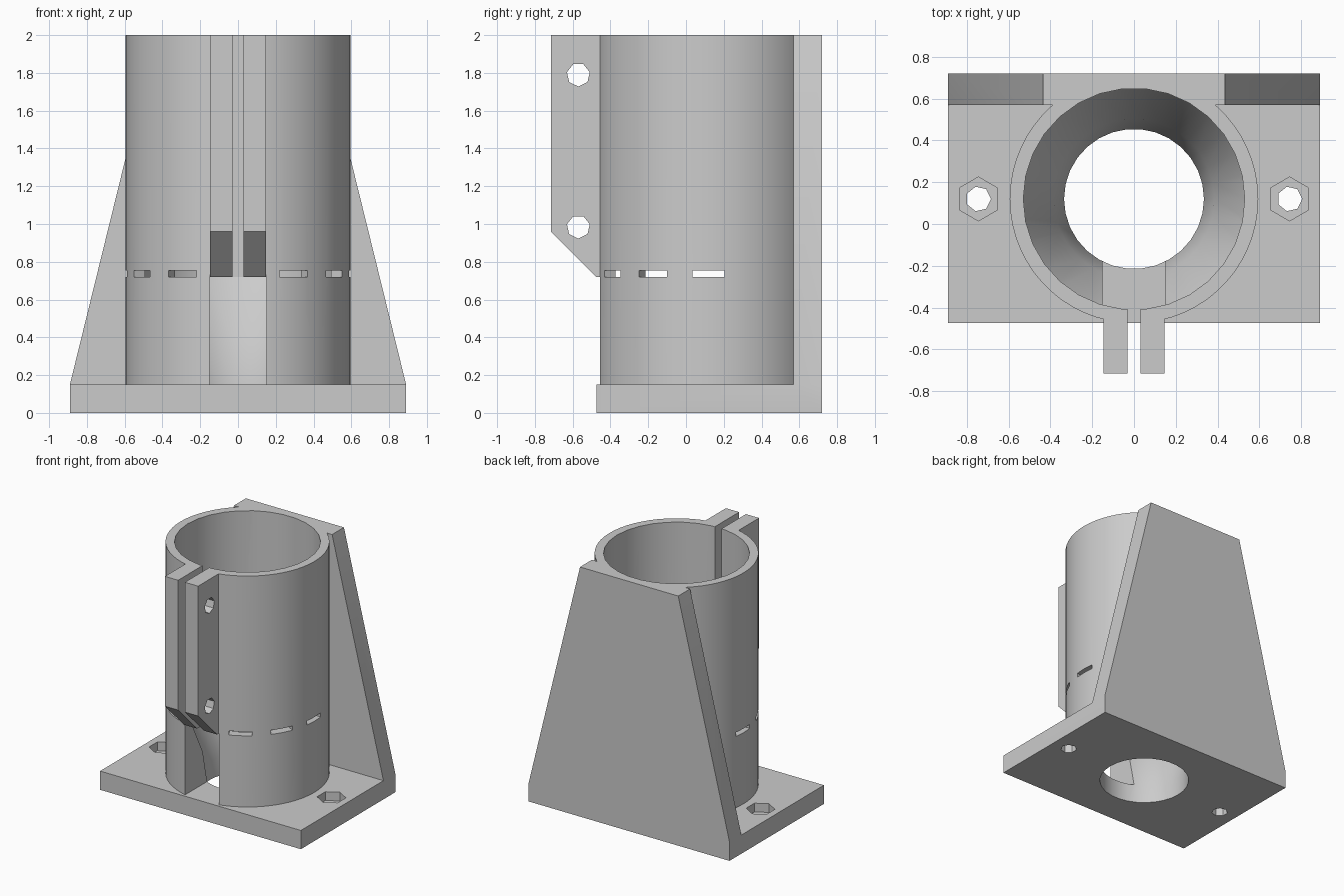
import bpy, bmesh, math
from mathutils import Matrix

if "Cube" in bpy.data.objects:
    bpy.data.objects.remove(bpy.data.objects["Cube"])

CY = 0.12          # y of the tube axis
TOP = 2.0
BASE = 0.15        # base plate thickness
SLOT = 0.72        # top of the front slot

grey = bpy.data.materials.new("plain grey")
grey.use_nodes = True
grey.diffuse_color = (0.6, 0.6, 0.6, 1)
grey.node_tree.nodes["Principled BSDF"].inputs["Base Color"].default_value = (0.6, 0.6, 0.6, 1)


def finish(name, bm):
    bmesh.ops.recalc_face_normals(bm, faces=bm.faces)
    mesh = bpy.data.meshes.new(name)
    bm.to_mesh(mesh)
    bm.free()
    mesh.materials.append(grey)
    ob = bpy.data.objects.new(name, mesh)
    bpy.context.collection.objects.link(ob)
    return ob


def prism(name, points, axis, lo, hi):
    """Extrude a 2D outline along an axis; points are the other two coordinates in order."""
    def place(p, d):
        return {"x": (d, p[0], p[1]), "y": (p[0], d, p[1]), "z": (p[0], p[1], d)}[axis]
    bm = bmesh.new()
    face = bm.faces.new([bm.verts.new(place(p, lo)) for p in points])
    ext = bmesh.ops.extrude_face_region(bm, geom=[face])
    for v in ext["geom"]:
        if isinstance(v, bmesh.types.BMVert):
            v.co["xyz".index(axis)] = hi
    return finish(name, bm)


def box(name, x, y, z):
    return prism(name, [(x[0], y[0]), (x[1], y[0]), (x[1], y[1]), (x[0], y[1])], "z", *z)


def ngon(cx, cy, r, n, start=0.0):
    return [(cx + r * math.cos(start + math.tau * i / n),
             cy + r * math.sin(start + math.tau * i / n)) for i in range(n)]


def lathe(name, profile, n):
    """Closed solid of revolution about the tube axis from (radius, z) pairs."""
    bm = bmesh.new()
    rings = [[bm.verts.new((x, y, z)) for x, y in ngon(0, CY, r, n)] for r, z in profile]
    for a, b in zip(rings, rings[1:]):
        for i in range(n):
            j = (i + 1) % n
            bm.faces.new((a[i], a[j], b[j], b[i]))
    bm.faces.new(rings[0])
    bm.faces.new(rings[-1])
    return finish(name, bm)


def combine(target, other, operation):
    mod = target.modifiers.new(operation.lower(), "BOOLEAN")
    mod.operation = operation
    mod.solver = "EXACT"
    mod.object = other
    bpy.context.view_layer.objects.active = target
    bpy.ops.object.modifier_apply(modifier=mod.name)
    bpy.data.objects.remove(other)


# Solid parts: base plate, tube, tapered back brace, clamp ears
body = box("tube_clamp_stand", (-0.89, 0.89), (-0.475, 0.72), (0, BASE))
parts = [
    prism("back_brace", [(-0.89, 0), (0.89, 0), (0.89, BASE), (0.435, TOP),
                         (-0.435, TOP), (-0.89, BASE)], "y", 0.57, 0.72),
    lathe("tube", [(0.595, 0.08), (0.595, TOP)], 60),
    prism("clamp_ears", [(-0.715, TOP), (-0.715, 0.96), (-0.475, SLOT),
                         (-0.4, SLOT), (-0.4, TOP)], "x", -0.147, 0.147),
]
for part in parts:
    combine(body, part, "UNION")

# Bore with funnel, front slot, and gap between the ears
cuts = [
    lathe("bore", [(0.335, -0.1), (0.335, BASE), (0.385, 0.41),
                   (0.53, SLOT), (0.53, 2.2)], 30),
    box("front_slot", (-0.15, 0.15), (-0.6, 0.0), (BASE, SLOT)),
    box("ear_gap", (-0.03, 0.03), (-0.9, -0.2), (SLOT - 0.01, 2.2)),
]

# Clamp bolt holes through both ears
for z in (1.79, 0.985):
    cuts.append(prism("ear_hole", ngon(-0.57, z, 0.062, 7, -math.pi / 2), "x", -0.3, 0.3))

for side in (-1, 1):
    # Base bolt holes with hexagonal nut pockets
    cuts.append(prism("bolt_hole", ngon(side * 0.745, CY, 0.06, 7), "z", -0.1, 0.3))
    cuts.append(prism("nut_pocket", ngon(side * 0.745, CY, 0.105, 6, math.pi / 2), "z", 0.08, 0.3))
    # Relief slits around the front half of the tube
    for deg in (0, 30, 60):
        slit = box("relief_slit", (0.45, 0.7), (-0.085, 0.085), (SLOT, SLOT + 0.033))
        angle = math.radians(-deg if side > 0 else 180 + deg)
        slit.data.transform(Matrix.Translation((0, CY, 0)) @ Matrix.Rotation(angle, 4, "Z"))
        cuts.append(slit)

for cut in cuts:
    cut.hide_render = True
    combine(body, cut, "DIFFERENCE")

# Smooth the curved walls, keep the edges crisp
for ob in bpy.context.selected_objects:
    ob.select_set(False)
body.select_set(True)
bpy.context.view_layer.objects.active = body
bpy.ops.object.shade_smooth_by_angle(angle=math.radians(20))
